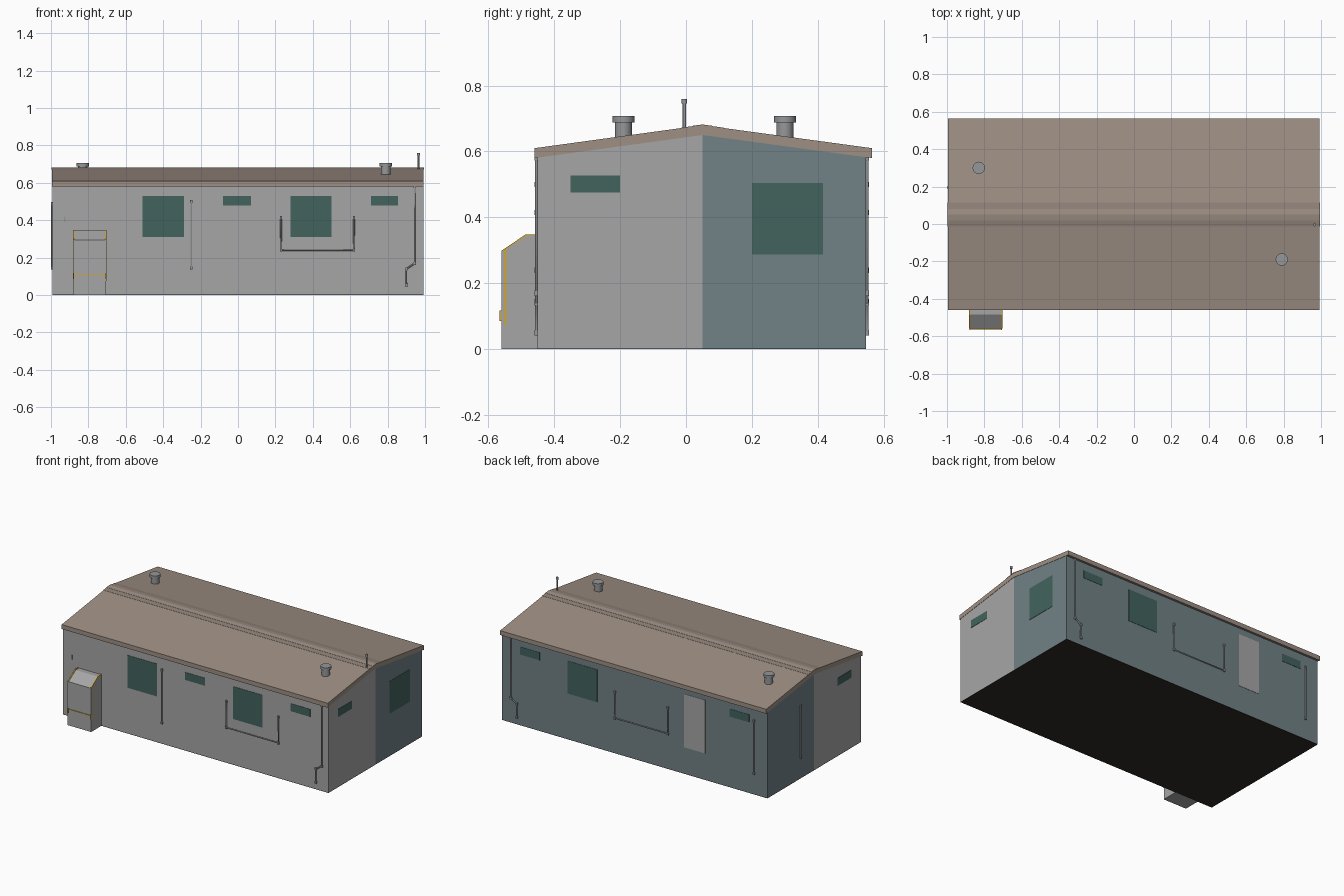
import bpy, bmesh
from mathutils import Vector

if "Cube" in bpy.data.objects:
    bpy.data.objects.remove(bpy.data.objects["Cube"])


def mat(name, rgb):
    m = bpy.data.materials.new(name)
    m.diffuse_color = (*rgb, 1)
    m.use_nodes = True
    m.node_tree.nodes["Principled BSDF"].inputs["Base Color"].default_value = m.diffuse_color
    return m


TEAL = mat("window_teal", (0.055, 0.125, 0.11))
BLUE = mat("blue_wall", (0.165, 0.22, 0.24))
BROWN = mat("roof_brown", (0.34, 0.275, 0.23))
CAP = mat("ridge_brown", (0.28, 0.225, 0.19))
DARK = mat("floor_dark", (0.03, 0.025, 0.022))
GOLD = mat("yellow_trim", (0.6, 0.38, 0.05))
GREY = mat("wall_grey", (0.38, 0.38, 0.38))
STEEL = mat("pipe_grey", (0.3, 0.31, 0.32))


def finish(name, bm, m):
    bmesh.ops.recalc_face_normals(bm, faces=bm.faces)
    me = bpy.data.meshes.new(name)
    bm.to_mesh(me)
    bm.free()
    me.materials.append(m)
    ob = bpy.data.objects.new(name, me)
    bpy.context.collection.objects.link(ob)
    return ob


def prism(name, yz, x0, x1, m):
    """Extrude a y-z profile along x."""
    bm = bmesh.new()
    f = bm.faces.new([bm.verts.new((x0, y, z)) for y, z in yz])
    ext = bmesh.ops.extrude_face_region(bm, geom=[f])["geom"]
    bmesh.ops.translate(bm, verts=[v for v in ext if isinstance(v, bmesh.types.BMVert)], vec=(x1 - x0, 0, 0))
    return finish(name, bm, m)


def box(name, lo, hi, m):
    (x0, y0, z0), (x1, y1, z1) = lo, hi
    return prism(name, [(y0, z0), (y1, z0), (y1, z1), (y0, z1)], x0, x1, m)


def pipe(name, pts, r=0.005, m=STEEL):
    """Round pipe along a path, with a collar at each end and bend."""
    cu = bpy.data.curves.new(name, "CURVE")
    cu.dimensions = "3D"
    cu.bevel_depth = r
    cu.bevel_resolution = 1
    cu.use_fill_caps = True
    sp = cu.splines.new("POLY")
    sp.points.add(len(pts) - 1)
    for p, co in zip(sp.points, pts):
        p.co = (*co, 1)
    ob = bpy.data.objects.new(name, cu)
    bpy.context.collection.objects.link(ob)
    bpy.ops.object.select_all(action="DESELECT")
    ob.select_set(True)
    bpy.context.view_layer.objects.active = ob
    bpy.ops.object.convert(target="MESH")
    bpy.context.object.data.materials.clear()
    bpy.context.object.data.materials.append(m)
    c = r * 1.15
    for p in pts:
        v = Vector(p)
        box(name + "_collar", v - Vector((c, c, 0.008)), v + Vector((c, c, 0.008)), m)


def cyl(name, x, y, z0, z1, r, m=STEEL, n=20):
    bm = bmesh.new()
    bmesh.ops.create_cone(bm, cap_ends=True, segments=n, radius1=r, radius2=r, depth=z1 - z0)
    bmesh.ops.translate(bm, verts=bm.verts, vec=(x, y, (z0 + z1) / 2))
    ob = finish(name, bm, m)
    for p in ob.data.polygons:
        p.use_smooth = len(p.vertices) == 4


W, F, B, R = 0.991, -0.45, 0.546, 0.05   # half length, front, back, ridge

# Wall shell in two colours, and floor
prism("front_walls", [(F, 0.003), (R, 0.003), (R, 0.66), (F, 0.59)], -W, W, GREY)
prism("back_walls", [(R, 0.003), (B, 0.003), (B, 0.59), (R, 0.66)], -W, W, BLUE)
box("floor", (-W, F, 0), (W, B, 0.003), DARK)

# Gable roof and ridge cap
prism("roof", [(-0.46, 0.58), (-0.46, 0.61), (R, 0.68), (0.565, 0.61), (0.565, 0.58), (R, 0.65)],
      -0.995, 0.993, BROWN)
for w, t in ((0.064, 0.001), (0.03, 0.002)):
    z = 0.68 - w * 0.136
    prism("ridge_cap", [(R - w, z), (R - w, z + t), (R, 0.68 + t), (R + w, z + t), (R + w, z), (R, 0.68)],
          -0.996, 0.995, CAP if w > 0.05 else BROWN)

# Front windows, with the matching back windows
WIN = [(-0.51, -0.29, 0.31, 0.53), (-0.08, 0.07, 0.478, 0.53), (0.28, 0.50, 0.31, 0.53), (0.71, 0.855, 0.478, 0.53)]
for x0, x1, z0, z1 in WIN:
    box("front_window", (x0, F - 0.002, z0), (x1, F + 0.002, z1), TEAL)
for x0, x1, z0, z1 in [(-0.855, -0.71, 0.478, 0.53)] + WIN[2:]:
    box("back_window", (x0, B - 0.002, z0), (x1, B + 0.002, z1), TEAL)
box("back_door", (-0.527, B - 0.002, 0.18), (-0.37, B + 0.002, 0.54), GREY)

# End windows
for s in (-1, 1):
    x0, x1 = sorted((s * (W - 0.002), s * (W + 0.002)))
    box("end_small_window", (x0, -0.35, 0.475), (x1, -0.2, 0.527), TEAL)
box("end_large_window", (W - 0.002, 0.2, 0.287), (W + 0.002, 0.415, 0.505), TEAL)

# Wall conduits and downpipes on both long sides
for side, y, xv, u0, u1 in (("front", F - 0.004, -0.25, 0.23, 0.62), ("back", B + 0.004, -0.893, -0.25, 0.146)):
    pipe(side + "_conduit", [(xv, y, 0.145), (xv, y, 0.5)])
    pipe(side + "_u_pipe", [(u0, y, 0.415), (u0, y, 0.24), (u1, y, 0.24), (u1, y, 0.415)])
    d = 0.945 if side == "front" else 0.925
    pipe(side + "_downpipe", [(d, y, 0.58), (d, y, 0.17), (d - 0.045, y, 0.14), (d - 0.045, y, 0.05)])
pipe("left_conduit", [(-W - 0.004, 0.195, 0.145), (-W - 0.004, 0.195, 0.49)])
box("wall_lamp", (-0.929, F - 0.006, 0.39), (-0.921, F, 0.42), STEEL)

# Entrance porch
X0, X1 = -0.88, -0.705
prism("porch", [(-0.56, 0), (-0.56, 0.295), (-0.485, 0.345), (F, 0.345), (F, 0)], X0, X1, GREY)
# Yellow trim along porch edges
for x in (X0, X1 - 0.006):
    prism("porch_slope_trim", [(-0.56, 0.294), (-0.485, 0.343), (F, 0.343), (F, 0.348), (-0.487, 0.348), (-0.56, 0.299)],
          x - 0.001, x + 0.007, GOLD)
    box("porch_side_trim", (x - 0.001, -0.552, 0.075), (x + 0.007, -0.545, 0.303), GOLD)
    box("porch_bracket", (x, -0.566, 0.085), (x + 0.006, -0.56, 0.118), GOLD)
box("porch_bar", (X0, -0.564, 0.107), (X1, -0.56, 0.112), GOLD)

# Roof vents and mast
for x, y in ((-0.83, 0.30), (0.79, -0.19)):
    cyl("vent_body", x, y, 0.63, 0.695, 0.026)
    cyl("vent_cap", x, y, 0.688, 0.707, 0.033)
cyl("mast", 0.965, -0.005, 0.66, 0.755, 0.005, n=10)
cyl("mast_tip", 0.965, -0.005, 0.745, 0.76, 0.008, n=10)
